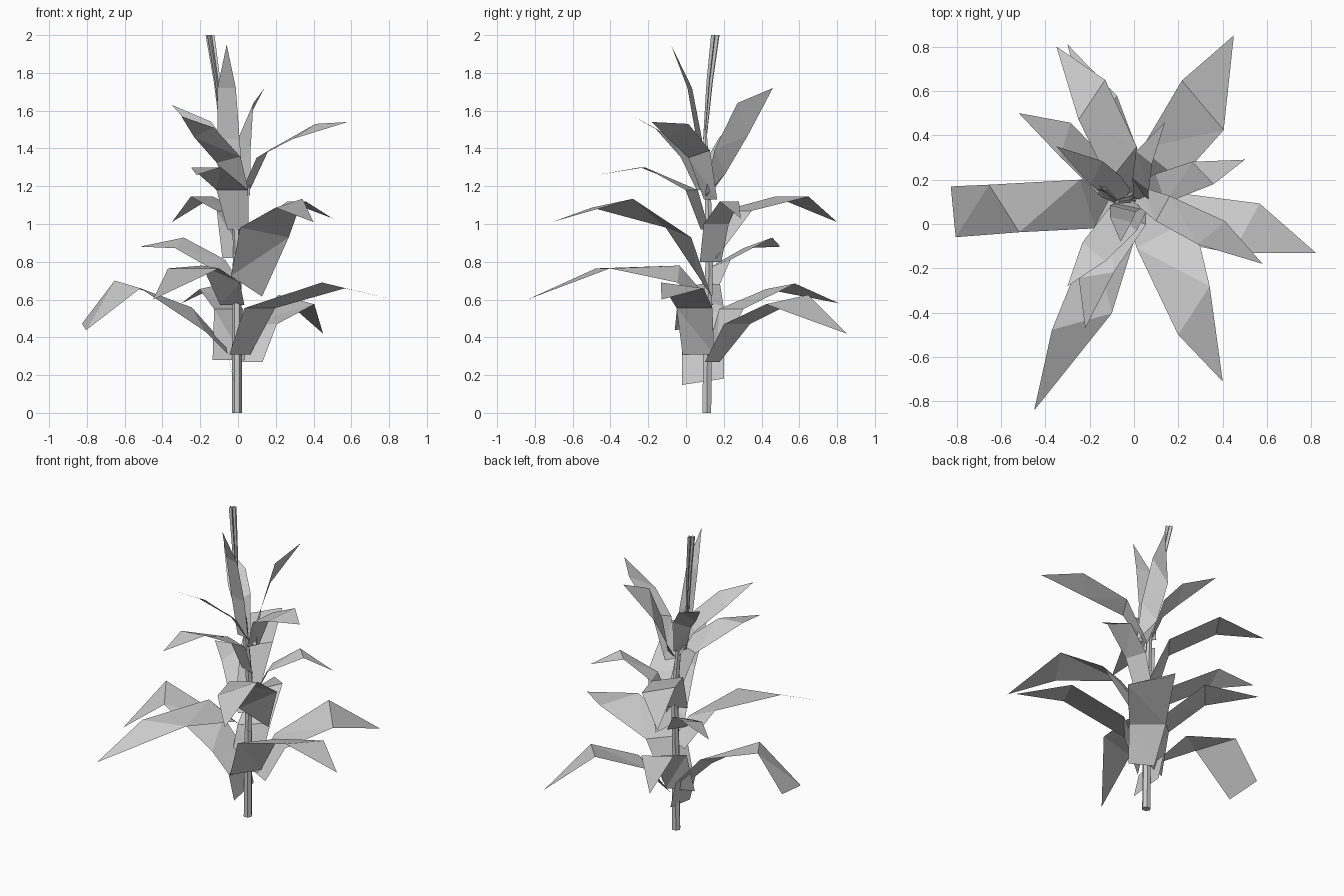
import bpy
import bmesh
from math import atan2, cos, sin, radians, pi
from mathutils import Vector

cube = bpy.data.objects.get("Cube")
if cube:
    bpy.data.objects.remove(cube, do_unlink=True)

grey = bpy.data.materials.new("plain_grey")
grey.use_nodes = True
grey.diffuse_color = (0.6, 0.6, 0.6, 1)
grey.node_tree.nodes["Principled BSDF"].inputs["Base Color"].default_value = grey.diffuse_color


def finish(name, bm):
    mesh = bpy.data.meshes.new(name)
    bm.to_mesh(mesh)
    bm.free()
    mesh.materials.append(grey)
    obj = bpy.data.objects.new(name, mesh)
    bpy.context.collection.objects.link(obj)
    return obj


def leaf(name, *rows):
    """Folded strip along a spine; each row is x, y, z, half width, then optional
    skew in degrees and tilt (rise of the right edge per unit of half width)."""
    bm = bmesh.new()
    first, last = rows[0], rows[-1]
    heading = atan2(last[1] - first[1], last[0] - first[0])
    previous = None
    for x, y, z, half, *turn in rows:
        skew, tilt = (turn + [0, 0])[:2]
        angle = heading - pi / 2 + radians(skew)
        centre = Vector((x, y, z))
        side = Vector((cos(angle), sin(angle), tilt)) * half
        if half:
            current = [bm.verts.new(centre - side), bm.verts.new(centre + side)]
        else:
            current = [bm.verts.new(centre)]
        if previous:
            bm.faces.new(previous + current[::-1])
        previous = current
    bmesh.ops.triangulate(bm, faces=bm.faces[:])
    return finish(name, bm)


def tube(name, *rings, sides=6):
    """Tapered stalk; each ring is x, y, z, radius."""
    bm = bmesh.new()
    previous = None
    for x, y, z, radius in rings:
        current = []
        for i in range(sides):
            a = 2 * pi * i / sides
            current.append(bm.verts.new((x + radius * cos(a), y + radius * sin(a), z)))
        if previous:
            for i in range(sides):
                j = (i + 1) % sides
                bm.faces.new((previous[i], previous[j], current[j], current[i]))
        else:
            bm.faces.new(current[::-1])
        previous = current
    bm.faces.new(previous)
    return finish(name, bm)


# Stalk
tube("stalk", (-.005, .11, 0, .027), (-.005, .115, .5, .025), (-.005, .125, .9, .022),
     (-.03, .11, 1.3, .017), (-.08, .1, 1.5, .01))

# Lower leaves
leaf("low_right_leaf", (-.02, .09, .165, .11, 0, .15), (-.06, .09, .335, .11, 0, .2),
     (-.21, .09, .495, .115, 15, .55), (-.585, .07, .68, .127, 30, .16),
     (-.815, .055, .455, .115, 3, .15))
leaf("low_back_left_leaf", (.06, .14, .27, .08), (.12, .27, .47, .11, -10),
     (.31, .535, .6, .146, -21, -.17), (.45, .85, .42, 0))
leaf("low_back_right_leaf", (-.05, .13, .28, .09), (-.05, .24, .55, .1, 20),
     (-.14, .5, .67, .1, 30, .15), (-.3, .81, .58, 0))
leaf("low_left_leaf", (.01, .065, .31, .1, -20), (.115, .045, .555, .125, -27),
     (.505, -.02, .675, .128, -15, .12), (.82, -.13, .6, 0))
leaf("low_front_right_leaf", (-.03, .12, .57, .07), (-.09, -.04, .735, .1, 20, .45),
     (-.235, -.44, .765, .14, 39), (-.45, -.84, .6, 0))

# Middle leaves
leaf("mid_front_left_leaf", (.045, .1, .67, .09, 0, .6), (.14, -.04, .955, .145, 4, .18),
     (.27, -.39, 1.11, .13, 33, -.18), (.4, -.71, 1.01, 0))
leaf("mid_right_leaf", (-.02, .13, .68, .06), (-.11, .18, .79, .07, 0, .3),
     (-.31, .38, .9, .08, 20, .35), (-.52, .5, .88, 0))
leaf("mid_left_leaf", (.03, .13, .8, .06), (.12, .16, 1, .07),
     (.31, .23, 1.12, .07, 25), (.5, .29, 1.03, 0))
leaf("mid_back_leaf", (-.02, .13, .82, .07), (-.05, .27, 1.07, .1, 25),
     (-.19, .56, 1.145, .108, 30), (-.35, .8, 1.01, 0))
leaf("mid_front_leaf", (0, .1, .97, .06), (-.03, .03, 1.18, .09),
     (-.17, -.23, 1.3, .08, 30), (-.22, -.47, 1.26, 0))

# Upper leaves
leaf("high_left_leaf", (.02, .13, 1.13, .04), (.13, .07, 1.37, .065, 0, -.3),
     (.35, -.04, 1.49, .08, -20, -.5), (.58, -.18, 1.54, 0))
leaf("high_back_leaf", (.03, .11, 1.15, .035), (.03, .18, 1.33, .046, -20, 1.4),
     (.045, .3, 1.555, .046, -20, 1.85), (.14, .46, 1.72, 0))
leaf("high_front_right_leaf", (0, .1, 1.18, .07), (-.05, .02, 1.34, .08, 0, -.2),
     (-.18, -.125, 1.485, .067, 0, -.37), (-.3, -.28, 1.57, 0))
leaf("high_back_right_leaf", (-.04, .12, 1.2, .04), (-.09, .17, 1.4, .055, 0, .5),
     (-.17, .23, 1.5, .06, 10, .7), (-.35, .35, 1.63, 0))
leaf("top_leaf", (-.02, .08, 1.2, .05), (-.05, .07, 1.45, .06),
     (-.06, .02, 1.72, .05), (-.06, -.08, 1.95, 0))

# Tassel: narrow blades fanned around the tip of the stalk
for i in range(3):
    turn = 60 * i
    leaf(f"tassel_blade_{i + 1}", (-.08, .1, 1.45, .01, turn),
         (-.11, .125, 1.75, .018, turn), (-.148, .155, 2, .024, turn))
